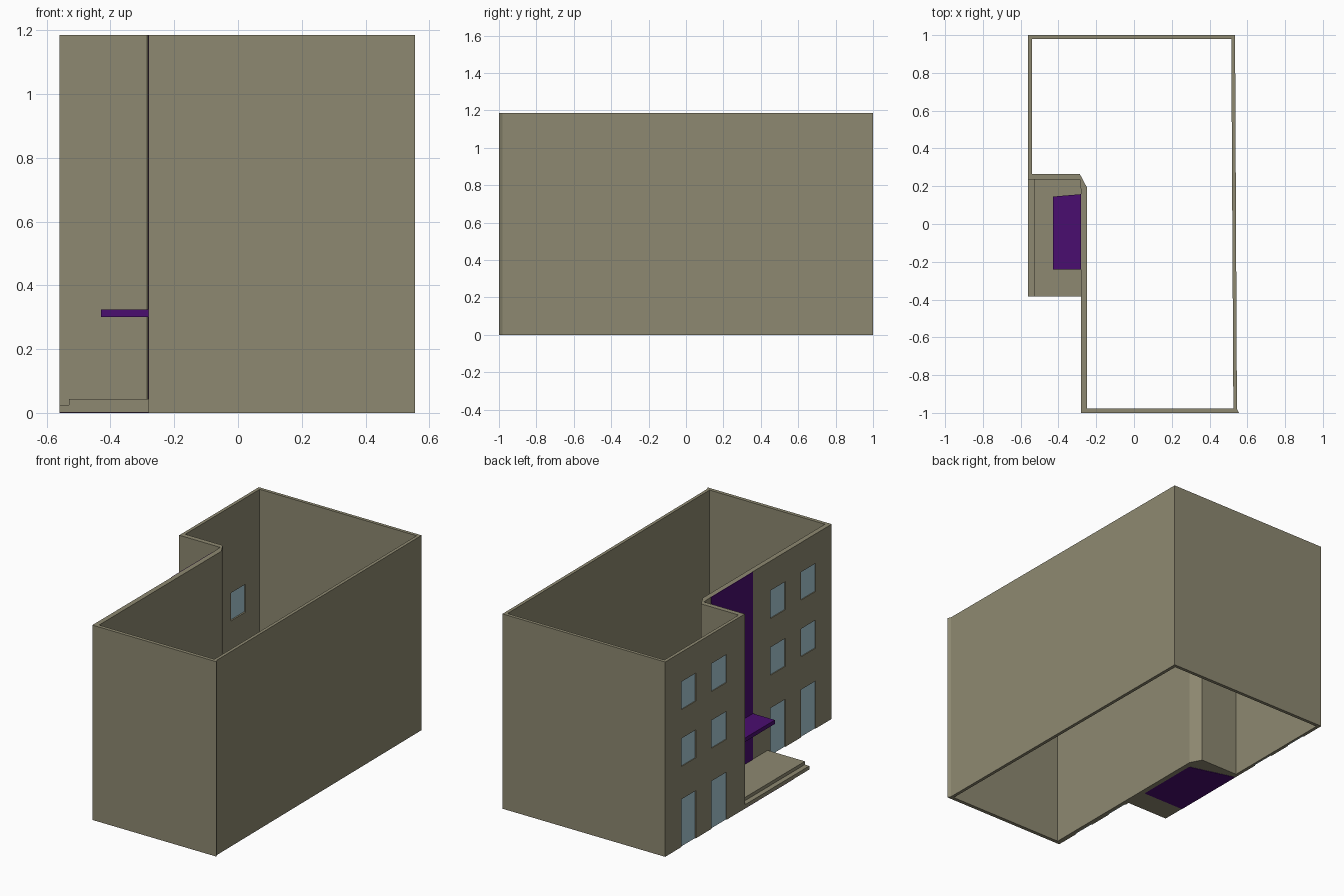
import bpy
import bmesh

cube = bpy.data.objects.get("Cube")
if cube:
    bpy.data.objects.remove(cube, do_unlink=True)


def material(name, color):
    m = bpy.data.materials.new(name)
    m.use_nodes = True
    m.diffuse_color = (*color, 1)
    m.node_tree.nodes["Principled BSDF"].inputs["Base Color"].default_value = (*color, 1)
    return m


STONE = material("warm_stone", (0.27, 0.25, 0.165))
PURPLE = material("deep_purple", (0.068, 0.004, 0.16))
GLASS = material("pale_blue_glass", (0.40, 0.60, 0.67))


def finish(name, bm, mat):
    bmesh.ops.recalc_face_normals(bm, faces=bm.faces[:])
    mesh = bpy.data.meshes.new(name)
    bm.to_mesh(mesh)
    bm.free()
    mesh.materials.append(mat)
    obj = bpy.data.objects.new(name, mesh)
    bpy.context.scene.collection.objects.link(obj)
    return obj


def add_prism(bm, outline, z0, z1):
    low = [bm.verts.new((x, y, z0)) for x, y in outline]
    high = [bm.verts.new((x, y, z1)) for x, y in outline]
    bm.faces.new(low[::-1])
    bm.faces.new(high)
    for i in range(len(outline)):
        j = (i + 1) % len(outline)
        bm.faces.new((low[i], low[j], high[j], high[i]))


def rect(x0, x1, y0, y1):
    return [(x0, y0), (x1, y0), (x1, y1), (x0, y1)]


def prism(name, outline, z0, z1, mat):
    bm = bmesh.new()
    add_prism(bm, outline, z0, z1)
    return finish(name, bm, mat)


# Hollow shell, open at top and bottom, with a notch on the entrance side
HEIGHT = 1.185
outer = [(-.28, -1), (.555, -1), (.545, -.98), (.535, 1),
         (-.56, 1), (-.56, .235), (-.285, .235), (-.28, .16)]
inner = [(-.25, -.978), (.527, -.978), (.526, -.96), (.515, .98),
         (-.54, .98), (-.54, .265), (-.287, .265), (-.25, .195)]
bm = bmesh.new()
rings = [[bm.verts.new((x, y, z)) for x, y in loop]
         for loop, z in ((outer, 0), (outer, HEIGHT), (inner, HEIGHT), (inner, 0))]
for r in range(4):
    a, b = rings[r], rings[(r + 1) % 4]
    for i in range(len(outer)):
        j = (i + 1) % len(outer)
        bm.faces.new((a[i], a[j], b[j], b[i]))
walls = finish("walls", bm, STONE)

# Openings on both facades: (facade x, sign of y); doors, then two window rows
ROWS = [("door", 0, .29), ("middle_window", .49, .66), ("upper_window", .835, 1.005)]
COLUMNS = [(.41, .555), (.705, .845)]
cut = bmesh.new()
for facade, x, side in (("wing", -.56, 1), ("main", -.28, -1)):
    for col, (a, b) in enumerate(COLUMNS, 1):
        y0, y1 = sorted((a * side, b * side))
        for kind, z0, z1 in ROWS:
            through = facade == "wing" and kind == "middle_window"
            depth = .04 if through else .01
            add_prism(cut, rect(x - .02, x + depth, y0, y1),
                      z0 if z0 else -.02, z1)
            prism(f"{facade}_{kind}_{col}", rect(x + .005, x + .0105, y0, y1),
                  z0, z1, GLASS)
cutter = finish("opening_cutter", cut, STONE)
cutter.hide_render = True
mod = walls.modifiers.new("openings", "BOOLEAN")
mod.operation = "DIFFERENCE"
mod.solver = "EXACT"
mod.object = cutter
bpy.context.view_layer.objects.active = walls
bpy.ops.object.modifier_apply(modifier=mod.name)
bpy.data.objects.remove(cutter, do_unlink=True)

# Entrance platform with one step, and its coloured underside
prism("lower_step", rect(-.56, -.28, -.385, .235), .002, .024, STONE)
prism("upper_step", rect(-.53, -.28, -.385, .235), .024, .044, STONE)
prism("platform_underside",
      [(-.56, -.24), (-.28, -.24), (-.28, .155), (-.56, .234)], 0, .002, PURPLE)

# Purple entrance panel and canopy
prism("entrance_panel", rect(-.283, -.28, -.24, .158), .044, HEIGHT, PURPLE)
prism("entrance_canopy",
      [(-.43, -.24), (-.28, -.24), (-.28, .158), (-.43, .145)], .30, .324, PURPLE)
